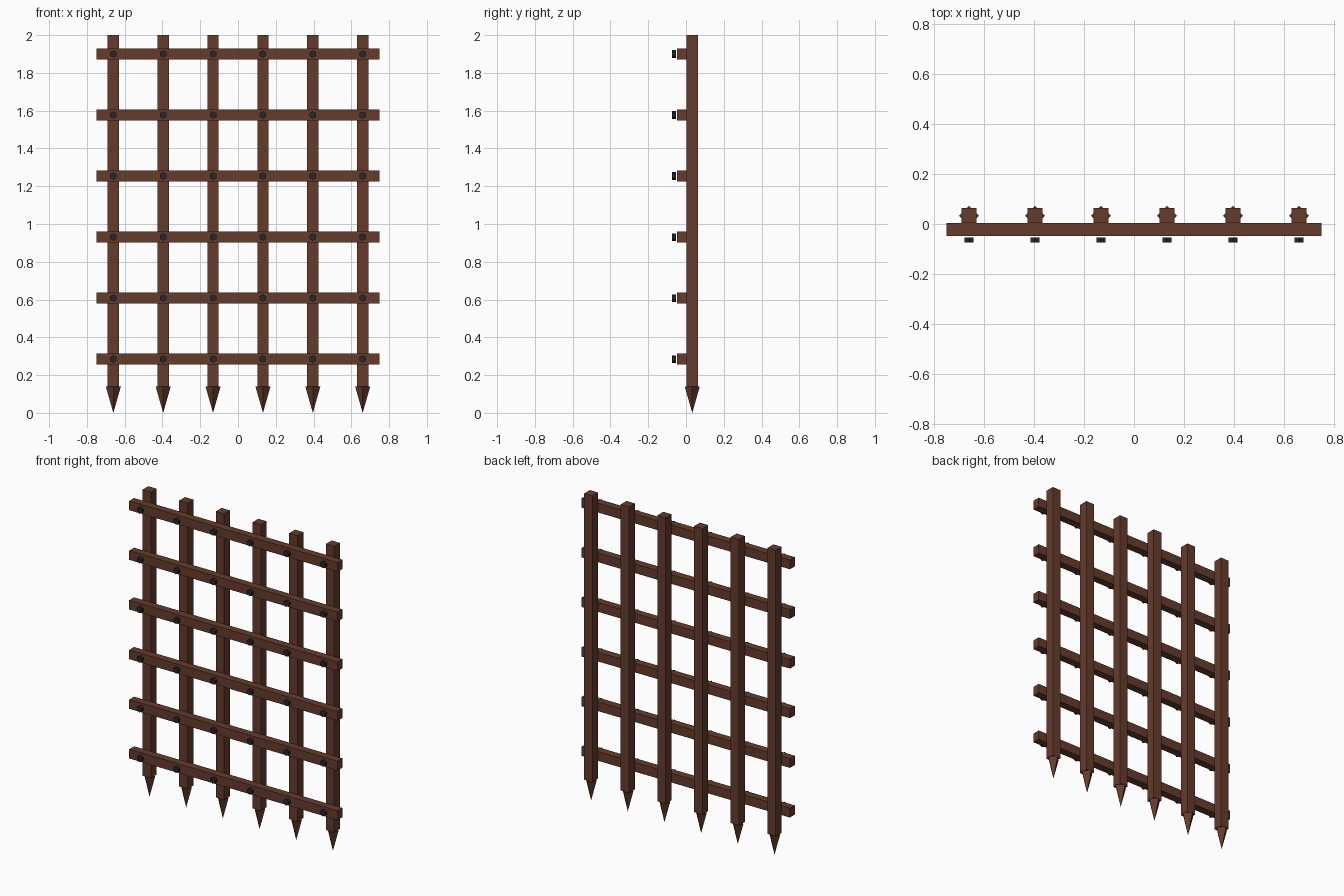
import bpy
from math import pi

if "Cube" in bpy.data.objects:
    bpy.data.objects.remove(bpy.data.objects["Cube"])


def material(name, rgb):
    m = bpy.data.materials.new(name)
    m.diffuse_color = (*rgb, 1)
    m.use_nodes = True
    m.node_tree.nodes["Principled BSDF"].inputs["Base Color"].default_value = m.diffuse_color
    return m


WOOD = material("brown_wood", (0.13, 0.045, 0.025))
IRON = material("dark_iron", (0.02, 0.02, 0.024))


def finish(name, mat):
    ob = bpy.context.object
    ob.name = name
    ob.data.materials.append(mat)
    return ob


def box(name, lo, hi, mat):
    centre = [(a + b) / 2 for a, b in zip(lo, hi)]
    bpy.ops.mesh.primitive_cube_add(size=1, location=centre)
    ob = finish(name, mat)
    ob.scale = [b - a for a, b in zip(lo, hi)]
    return ob


COUNT = 6
xs = [-0.66 + i * 1.32 / (COUNT - 1) for i in range(COUNT)]
zs = [0.285 + i * 1.615 / (COUNT - 1) for i in range(COUNT)]
BAR_Y = 0.033      # centre of the uprights
SPIKE_H = 0.14

# Uprights with four-sided spikes turned 45 degrees to the bar
for i, x in enumerate(xs, 1):
    box(f"upright_{i}", (x - 0.03, BAR_Y - 0.03, SPIKE_H),
        (x + 0.03, BAR_Y + 0.03, 2.0), WOOD)
    bpy.ops.mesh.primitive_cone_add(vertices=4, radius1=0.04, radius2=0, depth=SPIKE_H,
                                    location=(x, BAR_Y, SPIKE_H / 2), rotation=(pi, 0, 0))
    finish(f"spike_{i}", WOOD)

# Horizontal rails on the front, with a hexagonal stud at each crossing
for j, z in enumerate(zs, 1):
    box(f"rail_{j}", (-0.75, -0.047, z - 0.03), (0.75, 0.003, z + 0.03), WOOD)
    for i, x in enumerate(xs, 1):
        bpy.ops.mesh.primitive_cylinder_add(vertices=6, radius=0.02, depth=0.02,
                                            location=(x, -0.063, z), rotation=(pi / 2, 0, 0))
        finish(f"stud_{j}_{i}", IRON)
